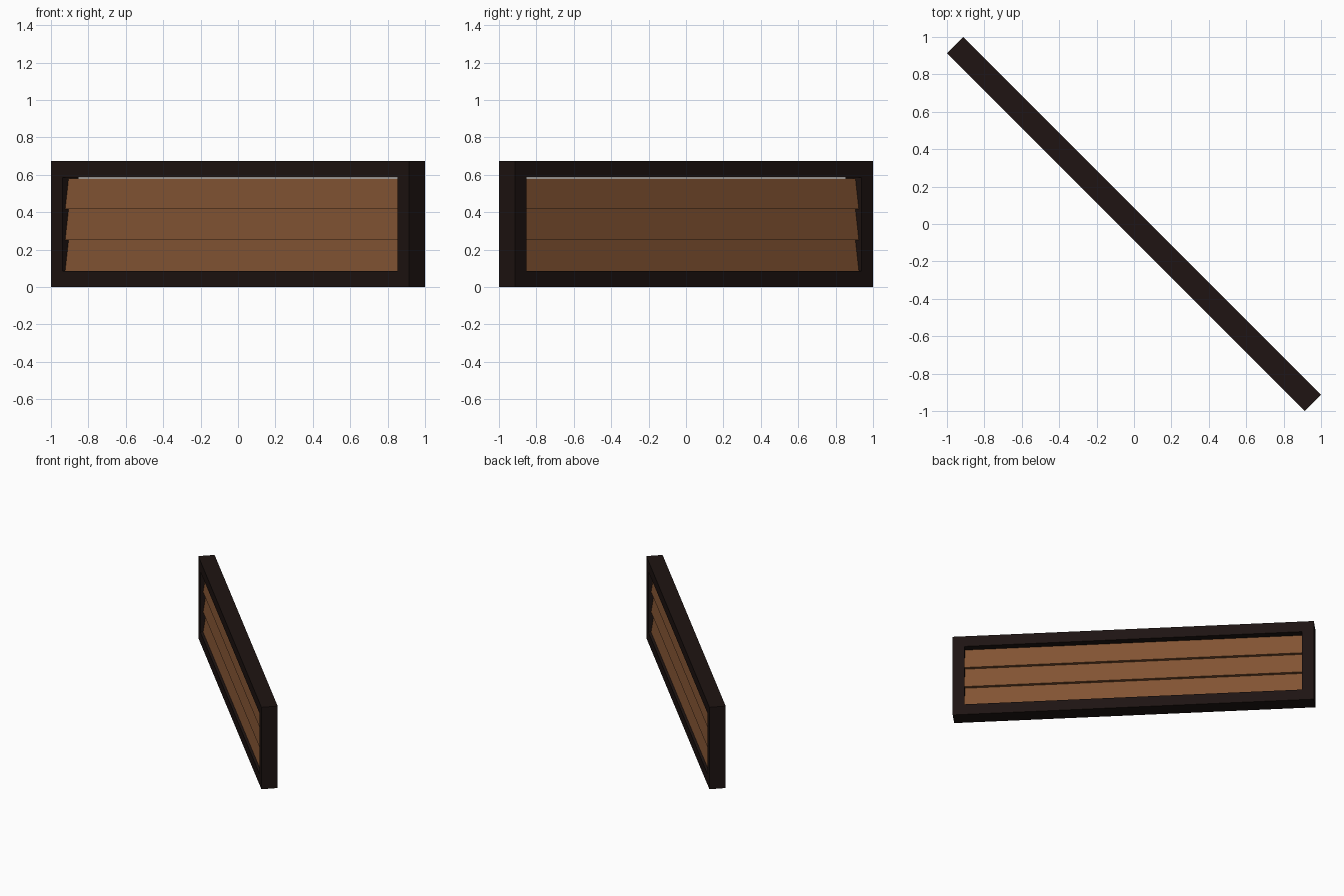
import bpy, bmesh, math
from mathutils import Matrix

if "Cube" in bpy.data.objects:
    bpy.data.objects.remove(bpy.data.objects["Cube"])

ROT = Matrix.Rotation(math.radians(-45), 4, 'Z')
WIDTH = 0.123                                # frame depth
LENGTH = 2 * math.sqrt(2) - WIDTH            # along the diagonal
HEIGHT, BAR = 0.673, 0.087                   # total height, timber thickness


def material(name, rgb):
    m = bpy.data.materials.new(name)
    m.diffuse_color = (*rgb, 1)
    m.use_nodes = True
    m.node_tree.nodes["Principled BSDF"].inputs["Base Color"].default_value = m.diffuse_color
    return m


frame_mat = material("dark_wood", (0.013, 0.007, 0.006))
board_mat = material("brown_wood", (0.23, 0.09, 0.034))


def block(name, x, z0, z1, length, bottom, top, mat):
    """Box along the wall; depth can taper from bottom to top."""
    bm = bmesh.new()
    bmesh.ops.create_cube(bm, size=1)
    for v in bm.verts:
        depth = top if v.co.z > 0 else bottom
        v.co = (x + v.co.x * length, v.co.y * depth, z1 if v.co.z > 0 else z0)
    bm.transform(ROT)
    me = bpy.data.meshes.new(name)
    bm.to_mesh(me)
    bm.free()
    me.materials.append(mat)
    ob = bpy.data.objects.new(name, me)
    bpy.context.collection.objects.link(ob)


# Horizontal frame beams
block("bottom_beam", 0, 0, BAR, LENGTH, WIDTH, WIDTH, frame_mat)
block("top_beam", 0, HEIGHT - BAR, HEIGHT, LENGTH, WIDTH, WIDTH, frame_mat)

# End posts
for side, name in ((-1, "left_post"), (1, "right_post")):
    block(name, side * (LENGTH - BAR) / 2, BAR, HEIGHT - BAR, BAR, WIDTH, WIDTH, frame_mat)

# Lapped siding boards, wider at the bottom, with a small gap under the top beam
STEP = 0.1645
for i in range(3):
    z = BAR + i * STEP
    block(f"siding_board_{i + 1}", 0, z, z + STEP, LENGTH - 2 * BAR, 0.082, 0.031, board_mat)
